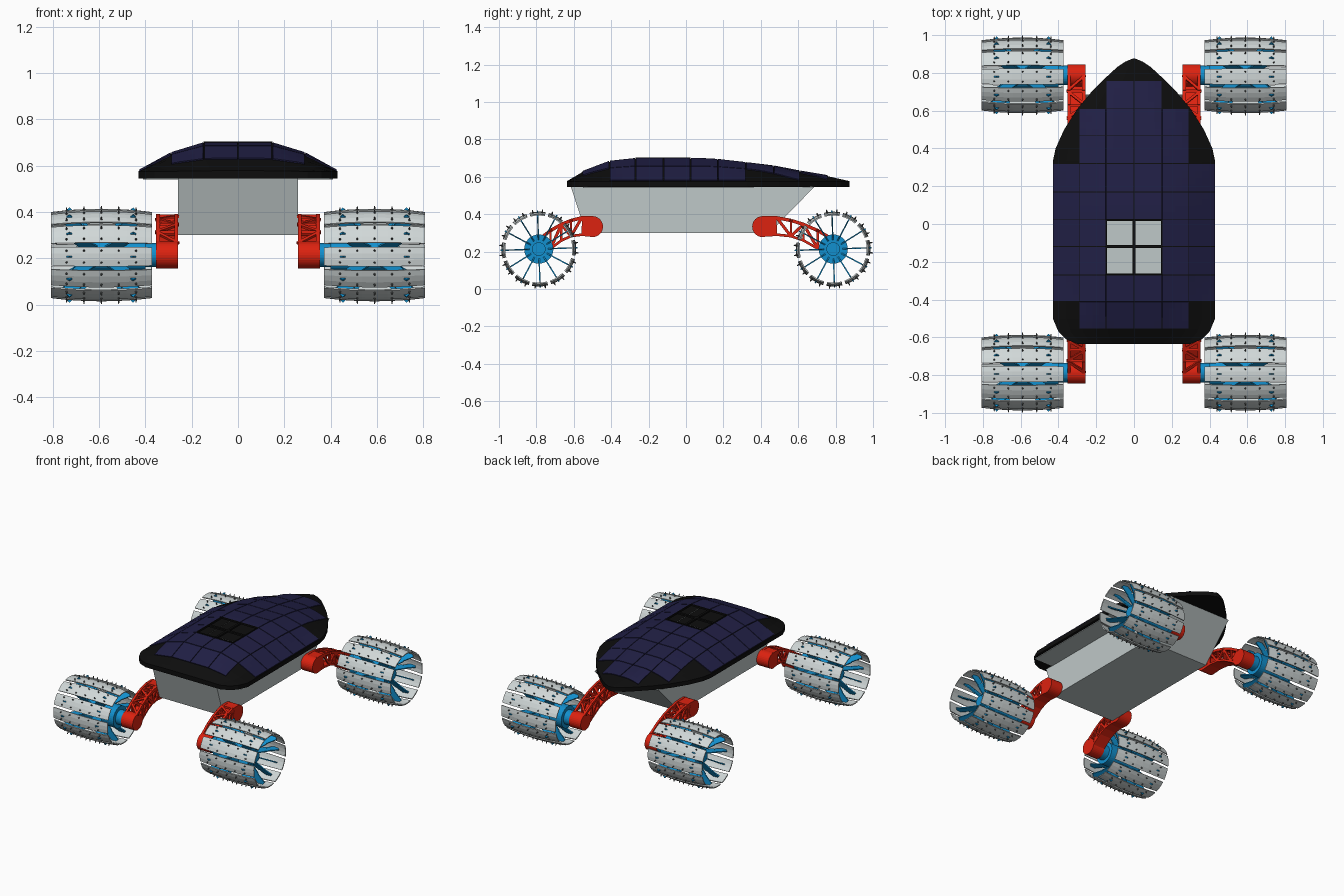
import bpy, bmesh, math
from mathutils import Vector, Matrix

cube = bpy.data.objects.get("Cube")
if cube:
    bpy.data.objects.remove(cube)


def material(name, r, g, b):
    m = bpy.data.materials.new(name)
    m.use_nodes = True
    m.diffuse_color = (r, g, b, 1)
    m.node_tree.nodes["Principled BSDF"].inputs["Base Color"].default_value = (r, g, b, 1)
    return m


HULL = material("pale grey hull", 0.52, 0.58, 0.58)
TREAD = material("light metal", 0.64, 0.69, 0.69)
SPIKE = material("dark metal", 0.1, 0.11, 0.11)
RED = material("red", 0.72, 0.016, 0.005)
BLUE = material("blue", 0.006, 0.28, 0.62)
NAVY = material("navy panel", 0.015, 0.014, 0.06)
BLACK = material("black", 0.004, 0.004, 0.004)


def finish(name, bm, mat, fix=True):
    if fix:
        bmesh.ops.recalc_face_normals(bm, faces=bm.faces)
    me = bpy.data.meshes.new(name)
    bm.to_mesh(me)
    bm.free()
    me.materials.append(mat)
    ob = bpy.data.objects.new(name, me)
    bpy.context.collection.objects.link(ob)
    return ob


def solidify(ob, t, offset):
    m = ob.modifiers.new("thickness", "SOLIDIFY")
    m.thickness, m.offset = t, offset


def bar(bm, a, b, w, d, side=(1, 0, 0)):
    # Box from a to b, w wide along side and d thick
    a, b = Vector(a), Vector(b)
    z = (b - a).normalized()
    y = z.cross(Vector(side)).normalized()
    x = y.cross(z)
    rot = Matrix((x, y, z)).transposed().to_4x4()
    size = Matrix.Diagonal((w, d, (b - a).length, 1))
    bmesh.ops.create_cube(bm, size=1, matrix=Matrix.Translation((a + b) / 2) @ rot @ size)


def drum(bm, x0, x1, y, z, r0, r1=None, seg=32):
    # Cylinder or cone along x
    bmesh.ops.create_cone(bm, cap_ends=True, segments=seg, radius1=r0, radius2=r0 if r1 is None else r1,
                          depth=abs(x1 - x0),
                          matrix=Matrix.Translation(((x0 + x1) / 2, y, z)) @ Matrix.Rotation(
                              math.copysign(math.pi / 2, x1 - x0), 4, "Y"))


def lerp(table, v):
    for (a, p), (b, q) in zip(table, table[1:]):
        if v <= b:
            return p + (q - p) * max(0, (v - a) / (b - a))
    return table[-1][1]


# Canopy shape: half width and crown height along y, and the cross-section
WIDTH = [(-.635, .3), (-.61, .36), (-.57, .4), (-.5, .43), (.33, .43), (.4, .415), (.5, .37),
         (.61, .3), (.7, .225), (.77, .155), (.83, .09), (.86, .045), (.875, .008)]
CROWN = [(-.635, .578), (-.555, .625), (-.41, .68), (-.27, .695), (.08, .695), (.17, .69),
         (.32, .673), (.47, .655), (.61, .628), (.76, .603), (.875, .577)]
SECTION = [(0, 1), (.148, 1), (.29, .64), (.43, 0)]
RIM, BASE = .575, .545
WIN = (-.265, .02)


def height(x, y):
    t = abs(x) / lerp(WIDTH, y) * .43
    return RIM + (lerp(CROWN, y) - RIM) * lerp(SECTION, t)


rows = sorted({v for v, _ in WIDTH + CROWN} | set(WIN) | {-.45, .25, .55, .65})
cols = [-.43, -.36, -.29, -.22, -.148, 0, .148, .22, .29, .36, .43]
bm = bmesh.new()
top, low = [], []
for y in rows:
    s = lerp(WIDTH, y) / .43
    top.append([bm.verts.new((c * s, y, height(c * s, y))) for c in cols])
    low.append([bm.verts.new((c * s, y, BASE)) for c in cols])
n = len(cols) - 1
for i in range(len(rows) - 1):
    for j in range(n):
        if WIN[0] <= rows[i] < WIN[1] and abs(cols[j] + cols[j + 1]) < .2:
            continue
        for g in (top, low):
            bm.faces.new((g[i][j], g[i][j + 1], g[i + 1][j + 1], g[i + 1][j]))
    for j in (0, n):
        bm.faces.new((top[i][j], top[i + 1][j], low[i + 1][j], low[i][j]))
for i in (0, -1):
    for j in range(n):
        bm.faces.new((top[i][j], top[i][j + 1], low[i][j + 1], low[i][j]))
finish("canopy_shell", bm, BLACK)

# Solar panels that follow the canopy surface
bm = bmesh.new()
xs = [-.43, -.29, -.148, 0, .148, .29, .43]
ys = [-.555, -.41, -.27, -.12, .025, .17, .32, .47, .61, .76]
gap, sub = .0025, 4
for y0, y1 in zip(ys, ys[1:]):
    for x0, x1 in zip(xs, xs[1:]):
        mid_x, mid_y = abs(x0 + x1) / 2, (y0 + y1) / 2
        if mid_x > .3 and not -.41 < mid_y < .32:
            continue
        if (mid_y > .61 and mid_x > .15) or (mid_x < .15 and -.27 < mid_y < .02):
            continue
        grid = []
        for i in range(sub + 1):
            y = y0 + gap + (y1 - y0 - 2 * gap) * i / sub
            line = []
            for j in range(sub + 1):
                x = x0 + gap + (x1 - x0 - 2 * gap) * j / sub
                x = max(-lerp(WIDTH, y), min(lerp(WIDTH, y), x))
                line.append(bm.verts.new((x, y, height(x, y) + .006)))
            grid.append(line)
        for i in range(sub):
            for j in range(sub):
                bm.faces.new((grid[i][j], grid[i][j + 1], grid[i + 1][j + 1], grid[i + 1][j]))
solidify(finish("solar_panels", bm, NAVY, False), .006, -1)

# Roof window bars
bm = bmesh.new()
bar(bm, (0, WIN[0], .693), (0, WIN[1], .693), .016, .012)
bar(bm, (-.148, -.12, .693), (.148, -.12, .693), .016, .012, (0, 1, 0))
for x in (-.146, .146):
    bar(bm, (x, WIN[0], .698), (x, WIN[1], .698), .008, .012)
for y in WIN:
    bar(bm, (-.148, y, .698), (.148, y, .698), .008, .012, (0, 1, 0))
finish("window_frame", bm, BLACK)

# Open-topped hull with raked ends
bm = bmesh.new()
sides = [[bm.verts.new((x, y, z)) for y, z in ((-.615, BASE), (-.535, .3), (.445, .3), (.685, BASE))]
         for x in (-.258, .258)]
for s in sides:
    bm.faces.new(s)
for i in range(3):
    bm.faces.new((sides[0][i], sides[0][i + 1], sides[1][i + 1], sides[1][i]))
solidify(finish("hull", bm, HULL), .006, -1)

# Pale soffits under the side overhangs
bm = bmesh.new()
for s in (-1, 1):
    bar(bm, (s * .335, -.55, BASE - .002), (s * .335, .36, BASE - .002), .15, .004)
finish("side_soffits", bm, HULL)

# Wheels and arms at the four corners
WY, WZ, WX, HALF = .787, .214, .59, .218


def wheel(name, sx, sy):
    cx, cy = sx * WX, sy * WY

    def point(u, r, a):
        return Vector((cx + sx * u, cy + r * math.cos(a), WZ + r * math.sin(a)))

    def barrel(u):
        return .2 - .014 * (u / HALF) ** 2

    tread, spikes, hub = bmesh.new(), bmesh.new(), bmesh.new()
    for k in range(12):
        a0 = math.radians(30 * k + 2)
        grid = [[tread.verts.new(point(u, barrel(u), a0 + math.radians(d)))
                 for d in (-12.3, -4.1, 4.1, 12.3)]
                for u in (HALF * i / 4 for i in range(-4, 5))]
        for i in range(8):
            for j in range(3):
                q = (grid[i][j], grid[i][j + 1], grid[i + 1][j + 1], grid[i + 1][j])
                tread.faces.new(q if sx < 0 else q[::-1])
        # Studs in two rows per plate
        for c in range(-2, 3):
            for d in (-7.5, 7.5):
                a = a0 + math.radians(d)
                u = c * .075
                p, q = point(u, barrel(u) - .004, a), point(u, barrel(u) + .013, a)
                rot = (q - p).to_track_quat("Z", "Y").to_matrix().to_4x4()
                bmesh.ops.create_cone(spikes, cap_ends=True, segments=6, radius1=.0055, radius2=.002,
                                      depth=.017, matrix=Matrix.Translation((p + q) / 2) @ rot)
        # Splayed spring spokes
        for e in (-1, 1):
            p, q, r = point(e * .04, .06, a0), point(e * .1, .135, a0), point(e * .155, .188, a0)
            bar(hub, p, q, .06, .007)
            bar(hub, q, r, .05, .007)
    for x0, x1, r in ((.35, .41, .052), (.4, .66, .078), (.66, .7, .036)):
        drum(hub, sx * x0, sx * x1, cy, WZ, r)
    # Inward face of the tread plates is thickened
    bmesh.ops.recalc_face_normals(tread, faces=tread.faces)
    for f in tread.faces:
        radial = f.calc_center_median() - Vector((cx, cy, WZ))
        radial.x = 0
        if f.normal.dot(radial) < 0:
            f.normal_flip()
    solidify(finish(name + "_tread", tread, TREAD, False), .007, -1)
    finish(name + "_studs", spikes, SPIKE)
    finish(name + "_hub", hub, BLUE)


def arm(name, sx, sy):
    bm = bmesh.new()
    pivot = .41 if sy > 0 else .5
    span = WY - pivot
    xi, xo = sx * .258, sx * .353
    line = [(0, .334, .055), (.2, .336, .052), (.4, .325, .049), (.58, .303, .05), (.78, .265, .055), (1, WZ, .057)]
    st = [(sy * (pivot + span * t), z, h) for t, z, h in line]
    drum(bm, xi, xo, st[0][0], st[0][1], .056)
    drum(bm, xi, xo, st[-1][0], st[-1][1], .058)
    xc = (xi + xo) / 2
    for i, (a, b) in enumerate(zip(st, st[1:])):
        ta, tb = a[1] + a[2] - .007, b[1] + b[2] - .007
        la, lb = a[1] - a[2] + .007, b[1] - b[2] + .007
        # Solid floor, then rails and zigzag lattice on the sides and top
        bar(bm, (xc, a[0], la), (xc, b[0], lb), .095, .014)
        for x in (xi + sx * .008, xo - sx * .008):
            bar(bm, (x, a[0], ta), (x, b[0], tb), .016, .018)
            if i == 0:
                bar(bm, (x, a[0], a[1]), (x, b[0], b[1]), .012, .1)
            else:
                ends = ((x, a[0], ta), (x, b[0], lb)) if i % 2 else ((x, a[0], la), (x, b[0], tb))
                bar(bm, *ends, .012, .016)
                bar(bm, (x, b[0], lb), (x, b[0], tb), .012, .012)
        if i == 0:
            bar(bm, (xc, a[0], ta), (xc, b[0], tb), .09, .014)
        else:
            p, q = (xi, xo) if i % 2 else (xo, xi)
            bar(bm, (p, a[0], ta), (q, b[0], tb), .014, .012)
            bar(bm, (xi, b[0], tb), (xo, b[0], tb), .014, .012, (0, 1, 0))
    finish(name, bm, RED)


for sx, side in ((1, "left"), (-1, "right")):
    for sy, end in ((-1, "front"), (1, "rear")):
        wheel(f"{end}_{side}_wheel", sx, sy)
        arm(f"{end}_{side}_arm", sx, sy)
